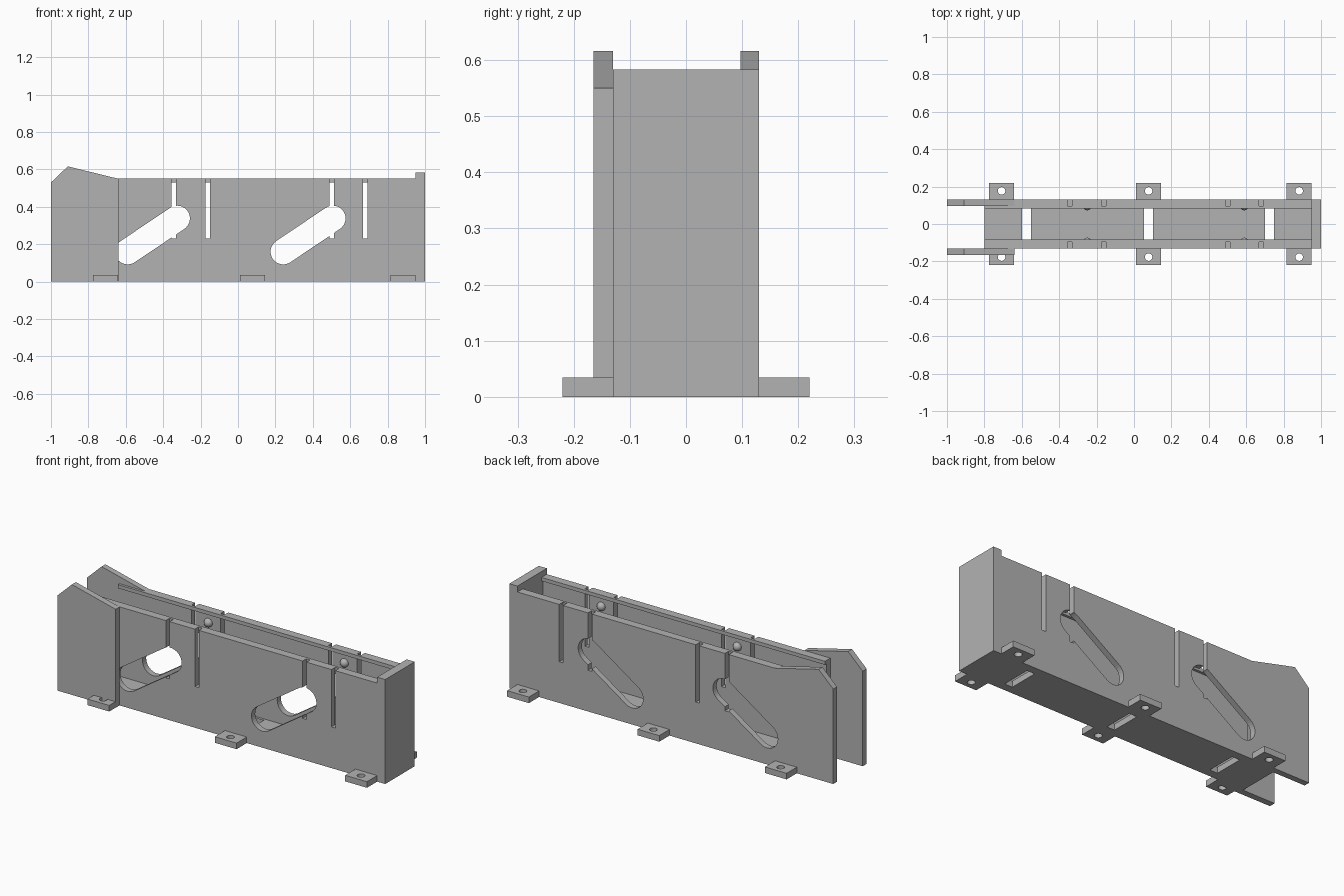
import bpy, bmesh, math

if "Cube" in bpy.data.objects:
    bpy.data.objects.remove(bpy.data.objects["Cube"], do_unlink=True)

grey = bpy.data.materials.new("plain_grey")
grey.use_nodes = True
colour = (0.45, 0.45, 0.45, 1)
grey.diffuse_color = colour
grey.node_tree.nodes["Principled BSDF"].inputs["Base Color"].default_value = colour


def prism(name, points, lo, hi, axis="y"):
    """Extrude an outline from lo to hi along y (outline in xz) or z (outline in xy)."""
    bm = bmesh.new()
    place = (lambda a, b: (a, lo, b)) if axis == "y" else (lambda a, b: (a, b, lo))
    face = bm.faces.new([bm.verts.new(place(a, b)) for a, b in points])
    made = bmesh.ops.extrude_face_region(bm, geom=[face])["geom"]
    step = (0, hi - lo, 0) if axis == "y" else (0, 0, hi - lo)
    bmesh.ops.translate(bm, vec=step, verts=[v for v in made if isinstance(v, bmesh.types.BMVert)])
    bmesh.ops.recalc_face_normals(bm, faces=bm.faces)
    mesh = bpy.data.meshes.new(name)
    bm.to_mesh(mesh)
    bm.free()
    mesh.materials.append(grey)
    obj = bpy.data.objects.new(name, mesh)
    bpy.context.collection.objects.link(obj)
    return obj


def rect(x0, x1, b0, b1):
    return [(x0, b0), (x1, b0), (x1, b1), (x0, b1)]


def arc(cx, cy, r, start, sweep, n):
    angles = [start + sweep * i / n for i in range(n + 1)]
    return [(cx + r * math.cos(a), cy + r * math.sin(a)) for a in angles]


def capsule(x0, z0, x1, z1, r):
    """Outline of a rounded slanted slot."""
    a = math.atan2(z1 - z0, x1 - x0)
    return (arc(x1, z1, r, a - math.pi / 2, math.pi, 16)
            + arc(x0, z0, r, a + math.pi / 2, math.pi, 16))


def cut(targets, cutters):
    for obj in targets:
        bpy.context.view_layer.objects.active = obj
        for c in cutters:
            mod = obj.modifiers.new("cut", "BOOLEAN")
            mod.operation, mod.solver, mod.object = "DIFFERENCE", "EXACT", c
            bpy.ops.object.modifier_apply(modifier=mod.name)
    for c in cutters:
        bpy.data.objects.remove(c, do_unlink=True)


OUT, IN, RAIL = 0.13, 0.097, 0.083   # half widths: outer wall, inner wall, rail
TOP, BASE = 0.55, 0.034              # wall height, floor thickness
START, END = -0.8, 0.95

# Side walls; the rear one carries its guide in the same plate
guide = [(-0.64, TOP), (-0.91, 0.616), (-1, 0.53), (-1, 0)]
back_wall = prism("back_wall", [(END, 0), (END, TOP)] + guide, IN, OUT)
front_wall = prism("front_wall", rect(START, END, 0, TOP), -OUT, -IN)
prism("front_guide_plate", [(-0.64, 0)] + guide, -0.165, -OUT)

# Slanted and upright slots through both walls
cutters = []
for shift in (0, -0.832):
    cutters.append(prism("slot_cutter", capsule(0.242 + shift, 0.16, 0.507 + shift, 0.338, 0.068), -0.3, 0.3))
for x in (-0.343, -0.163, 0.502, 0.68):
    cutters.append(prism("slit_cutter", rect(x - 0.012, x + 0.012, 0.23, 0.7), -0.3, 0.3))
cut([back_wall, front_wall], cutters)

# Floor with cross slots
floor = prism("floor", rect(START, END, -IN, IN), 0, BASE, "z")
cut([floor], [prism("floor_cutter", rect(x - 0.024, x + 0.024, -0.084, 0.084), -0.1, 0.1, "z")
              for x in (-0.575, 0.077, 0.725)])

# End wall
prism("end_wall", rect(END, 1, 0, 0.583), -OUT, OUT)

for side, label in ((-1, "front"), (1, "back")):
    # Inner rail along the top edge
    y0, y1 = sorted((side * IN, side * RAIL))
    prism(label + "_rail", rect(START, END, 0.53, TOP), y0, y1)

    # Mounting tabs with screw holes
    for i, x in enumerate((-0.708, 0.078, 0.883)):
        y0, y1 = sorted((side * OUT, side * 0.22))
        tab = prism(f"{label}_tab_{i + 1}", rect(x - 0.067, x + 0.067, y0, y1), 0, BASE, "z")
        cut([tab], [prism("hole_cutter", arc(x, side * 0.177, 0.02, 0, math.tau * 23 / 24, 23), -0.1, 0.1, "z")])

    # Small round detents on the inner faces
    for i, x in enumerate((-0.25, 0.59)):
        bpy.ops.mesh.primitive_uv_sphere_add(segments=24, ring_count=12, radius=0.024,
                                             location=(x, side * IN, 0.48))
        bump = bpy.context.object
        bump.name = f"{label}_detent_{i + 1}"
        bump.data.materials.append(grey)
        bpy.ops.object.shade_smooth_by_angle()
